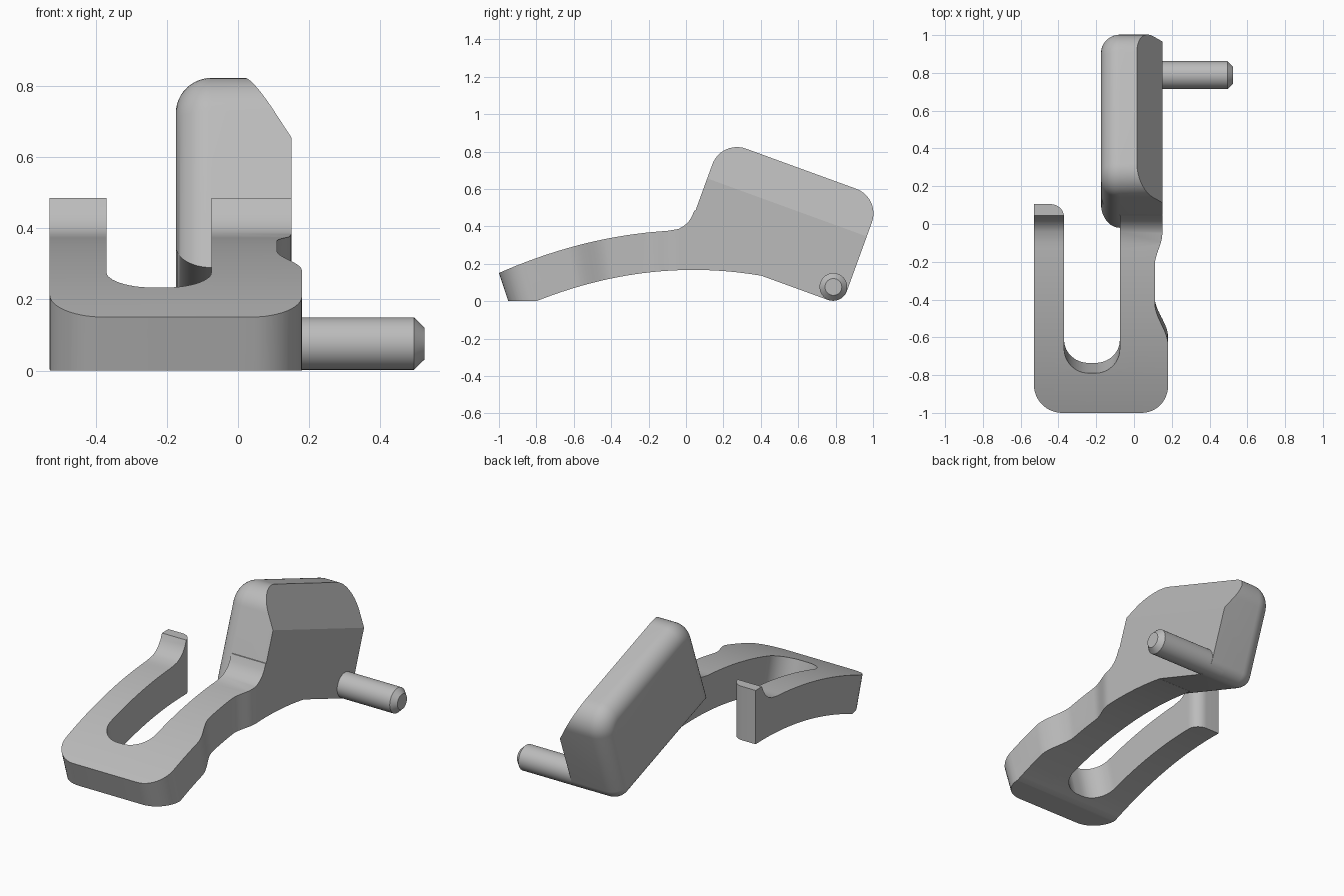
import bpy, bmesh, math
from mathutils import Vector

old = bpy.data.objects.get("Cube")
if old:
    bpy.data.objects.remove(old, do_unlink=True)

grey = bpy.data.materials.new("plain grey")
grey.use_nodes = True
COLOUR = (0.5, 0.5, 0.5, 1)
grey.diffuse_color = COLOUR
grey.node_tree.nodes["Principled BSDF"].inputs["Base Color"].default_value = COLOUR


def make(name, bm):
    bmesh.ops.remove_doubles(bm, verts=bm.verts, dist=0.0005)
    bmesh.ops.recalc_face_normals(bm, faces=bm.faces)
    mesh = bpy.data.meshes.new(name)
    bm.to_mesh(mesh)
    bm.free()
    mesh.materials.append(grey)
    obj = bpy.data.objects.new(name, mesh)
    bpy.context.collection.objects.link(obj)
    return obj


def activate(obj):
    bpy.ops.object.select_all(action='DESELECT')
    obj.select_set(True)
    bpy.context.view_layer.objects.active = obj


def smooth(obj):
    activate(obj)
    bpy.ops.object.shade_smooth_by_angle(angle=math.radians(28))


def loft(rings):
    """Skin matching closed rings and cap both ends."""
    bm = bmesh.new()
    loops = [[bm.verts.new(p) for p in ring] for ring in rings]
    n = len(loops[0])
    for a, b in zip(loops, loops[1:]):
        for i in range(n):
            j = (i + 1) % n
            bm.faces.new((a[i], a[j], b[j], b[i]))
    bm.faces.new(loops[0])
    bm.faces.new(loops[-1])
    return bm


def arc(cx, cy, r, start, end, n=12):
    return [(cx + r * math.cos(math.radians(start + (end - start) * i / n)),
             cy + r * math.sin(math.radians(start + (end - start) * i / n)))
            for i in range(n + 1)]


def s_curve(x0, y0, x1, y1, n=12):
    return [(x0 + (x1 - x0) * t * t * (3 - 2 * t), y0 + (y1 - y0) * t)
            for t in (i / n for i in range(n + 1))]


# Arm: plan outline with leaning walls, intersected with the arched side profile
def top_z(y):
    return 0.38 - 0.21 * (y - 0.045) ** 2


def under_z(y):
    return max(0, 0.167 - 0.237 * (y - 0.04) ** 2)


outline = (arc(-0.38, -0.85, 0.15, 180, 270) + arc(0.04, -0.86, 0.14, 270, 360)
           + s_curve(0.18, -0.64, 0.11, -0.42) + s_curve(0.11, -0.22, 0.15, -0.05)
           + [(0.15, 0.4), (-0.075, 0.4)]
           + arc(-0.205, -0.66, 0.13, 0, -90) + arc(-0.24, -0.66, 0.13, 270, 180)
           + arc(-0.44, 0.035, 0.07, 0, 90) + [(-0.53, 0.105)])


def leaning(z):
    return [(x, y + 0.33 * min(y, 0) * (top_z(y) - z) * -1, z) for x, y in outline]


arm = make("hooked_arm", loft([leaning(-0.1), leaning(0.6)]))

steps = 36
upper = [(y, top_z(y)) for y in (-1.2 + 1.1 * i / steps for i in range(steps + 1))]
fillet = [(-0.04, 0.386), (-0.015, 0.4), (0.01, 0.42), (0.03, 0.45), (0.045, 0.485)]
lower = [(y, under_z(y)) for y in (0.4 - 1.2 * i / steps for i in range(steps + 1))]
side = upper + fillet + [(0.3, 0.485), (0.4, 0.3)] + lower + [(-1.2, 0)]
cutter = make("arm_profile_cutter", loft([[(x, y, z) for y, z in side] for x in (-0.8, 0.8)]))
cutter.hide_render = True
mod = arm.modifiers.new("arch", 'BOOLEAN')
mod.operation = 'INTERSECT'
mod.solver = 'EXACT'
mod.object = cutter
activate(arm)
bpy.ops.object.modifier_apply(modifier="arch")
bpy.data.objects.remove(cutter, do_unlink=True)
smooth(arm)

# Head: tilted rounded block, rounded over on one side and chamfered on the other
TILT = math.radians(20)
U = Vector((0, math.cos(TILT), -math.sin(TILT)))
V = Vector((0, math.sin(TILT), math.cos(TILT)))
CORNER = Vector((0, -0.02, 0.29))
W, H, ROUND = 0.908, 0.61, 0.1


def head_ring(x, inset):
    points = []
    corners = ((0, 0, 0, 180), (W, 0, 0.08, 270), (W, H, 0.14, 0), (0, H, 0.14, 90))
    for cu, cv, r, start in corners:
        r = max(r - inset, 0)
        gap = inset + r
        u = cu + gap if cu == 0 else cu - gap
        v = cv + gap if cv == 0 else cv - gap
        points += arc(u, v, r, start, start + 90)
    return [CORNER + U * u + V * v + Vector((x, 0, 0)) for u, v in points]


rings = [head_ring(0.15, 0)]
for i in range(13):
    a = math.pi / 2 * i / 12
    rings.append(head_ring(-0.075 - ROUND * math.sin(a), ROUND * (1 - math.cos(a))))
bm = loft(rings)
bmesh.ops.remove_doubles(bm, verts=bm.verts, dist=0.0005)
bmesh.ops.bisect_plane(bm, geom=bm.verts[:] + bm.edges[:] + bm.faces[:],
                       plane_co=CORNER + V * H + Vector((0.015, 0, 0)),
                       plane_no=Vector((0.22, 0, 0)) + V * 0.135, clear_outer=True)
bmesh.ops.holes_fill(bm, edges=[e for e in bm.edges if e.is_boundary], sides=0)
smooth(make("head_block", bm))

# Pivot pin with a chamfered tip
pin = [[(x, 0.788 + p, 0.076 + q) for p, q in arc(0, 0, r, 0, 360, 40)[:-1]]
       for x, r in ((0.05, 0.074), (0.495, 0.074), (0.525, 0.045))]
smooth(make("pivot_pin", loft(pin)))
